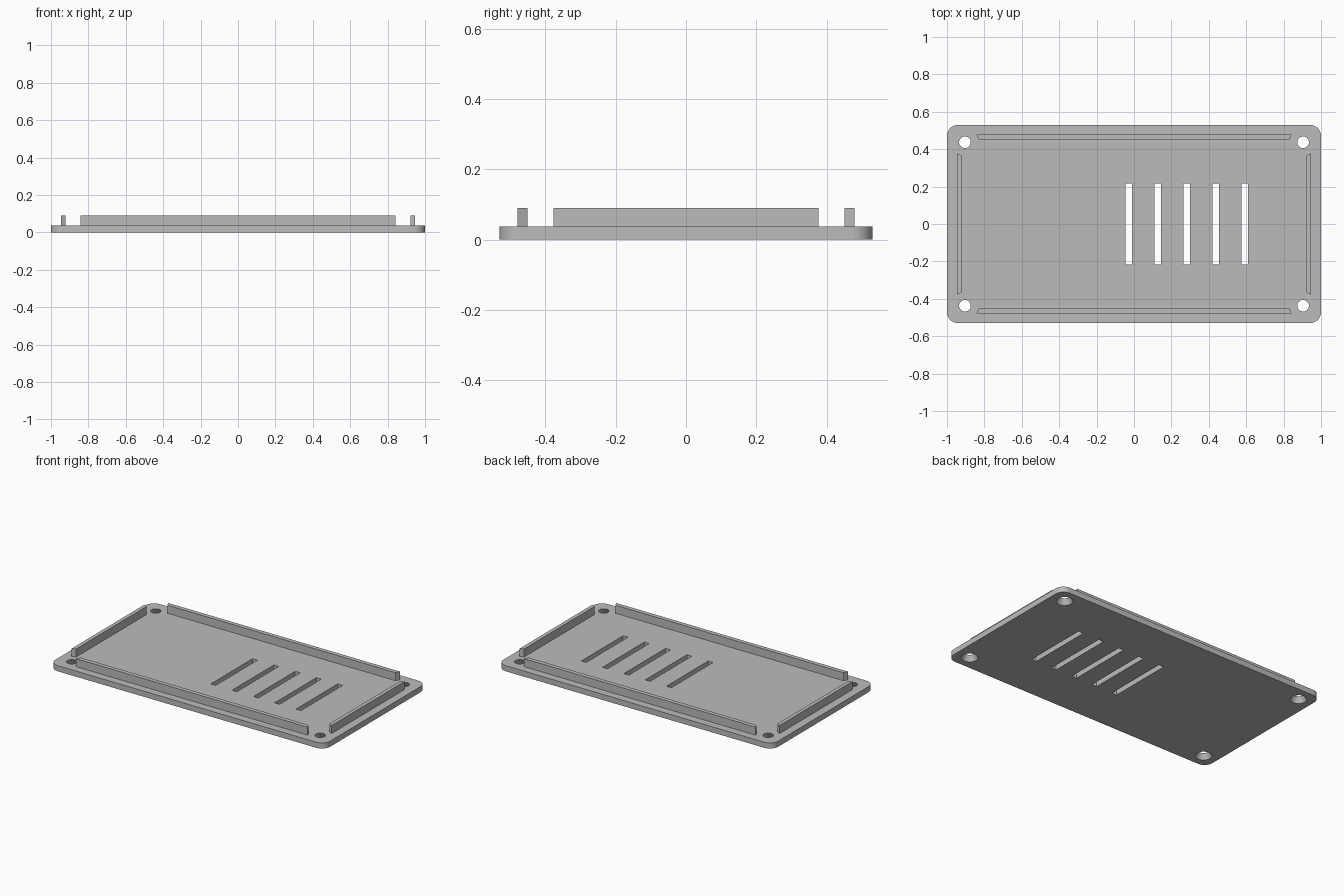
import bpy, bmesh
from math import radians, sin, cos

cube = bpy.data.objects.get("Cube")
if cube:
    bpy.data.objects.remove(cube, do_unlink=True)

HALF_X, HALF_Y, THICK, TOP = 1.0, 0.53, 0.037, 0.09
CORNER = 0.06

grey = bpy.data.materials.new("plain_grey")
grey.use_nodes = True
colour = (0.5, 0.5, 0.5, 1)
grey.diffuse_color = colour
grey.node_tree.nodes["Principled BSDF"].inputs["Base Color"].default_value = colour


def prism(name, outline, z0, z1):
    """Extrude a counter-clockwise outline from z0 to z1."""
    bm = bmesh.new()
    base = bm.faces.new([bm.verts.new((x, y, z0)) for x, y in outline])
    new = bmesh.ops.extrude_face_region(bm, geom=[base])["geom"]
    for v in new:
        if isinstance(v, bmesh.types.BMVert):
            v.co.z = z1
    bmesh.ops.recalc_face_normals(bm, faces=bm.faces)
    return finish(name, bm)


def finish(name, bm):
    mesh = bpy.data.meshes.new(name)
    bm.to_mesh(mesh)
    bm.free()
    mesh.materials.append(grey)
    obj = bpy.data.objects.new(name, mesh)
    bpy.context.collection.objects.link(obj)
    return obj


def box_outline(cx, cy, hx, hy):
    return [(cx - hx, cy - hy), (cx + hx, cy - hy), (cx + hx, cy + hy), (cx - hx, cy + hy)]


# Rounded base plate
outline = []
for sx, sy, start in ((1, 1, 0), (-1, 1, 90), (-1, -1, 180), (1, -1, 270)):
    for i in range(13):
        a = radians(start + i * 7.5)
        outline.append((sx * (HALF_X - CORNER) + CORNER * cos(a),
                        sy * (HALF_Y - CORNER) + CORNER * sin(a)))
plate = prism("base_plate", outline, 0, THICK)

# Cutters: ventilation slots and countersunk screw holes
cutters = [prism("slot_cutter", box_outline(-0.028 + i * 0.155, 0, 0.018, 0.217), -0.05, 0.1)
           for i in range(5)]
SINK, HOLE, EXTRA = 0.05, 0.031, 0.01
slope = (SINK - HOLE) / THICK
for sx in (-1, 1):
    for sy in (-1, 1):
        bm = bmesh.new()
        bmesh.ops.create_cone(bm, cap_ends=True, segments=40,
                              radius1=SINK + slope * EXTRA, radius2=HOLE - slope * EXTRA,
                              depth=THICK + 2 * EXTRA)
        bmesh.ops.translate(bm, verts=bm.verts, vec=(sx * 0.904, sy * 0.437, THICK / 2))
        cutters.append(finish("screw_hole_cutter", bm))

for cutter in cutters:
    cutter.hide_render = True
    mod = plate.modifiers.new("cut", 'BOOLEAN')
    mod.operation, mod.solver, mod.object = 'DIFFERENCE', 'EXACT', cutter

# Bake the cuts and drop the cutters
bpy.context.view_layer.update()
baked = bpy.data.meshes.new_from_object(
    plate.evaluated_get(bpy.context.evaluated_depsgraph_get()))
plate.modifiers.clear()
plate.data = baked
for cutter in cutters:
    bpy.data.objects.remove(cutter, do_unlink=True)

# Locating ribs with mitred ends, wider on the outer side
for side, s in (("front", -1), ("back", 1)):
    prism(side + "_rib", [(-0.83, s * 0.451), (0.83, s * 0.451),
                          (0.843, s * 0.479), (-0.843, s * 0.479)], THICK, TOP)
for side, s in (("right", -1), ("left", 1)):
    prism(side + "_rib", [(s * 0.921, -0.366), (s * 0.921, 0.366),
                          (s * 0.946, 0.377), (s * 0.946, -0.377)], THICK, TOP)

# Smooth the rounded corners and holes, keep edges sharp
bpy.ops.object.select_all(action='DESELECT')
plate.select_set(True)
bpy.context.view_layer.objects.active = plate
bpy.ops.object.shade_smooth_by_angle(angle=radians(30))
